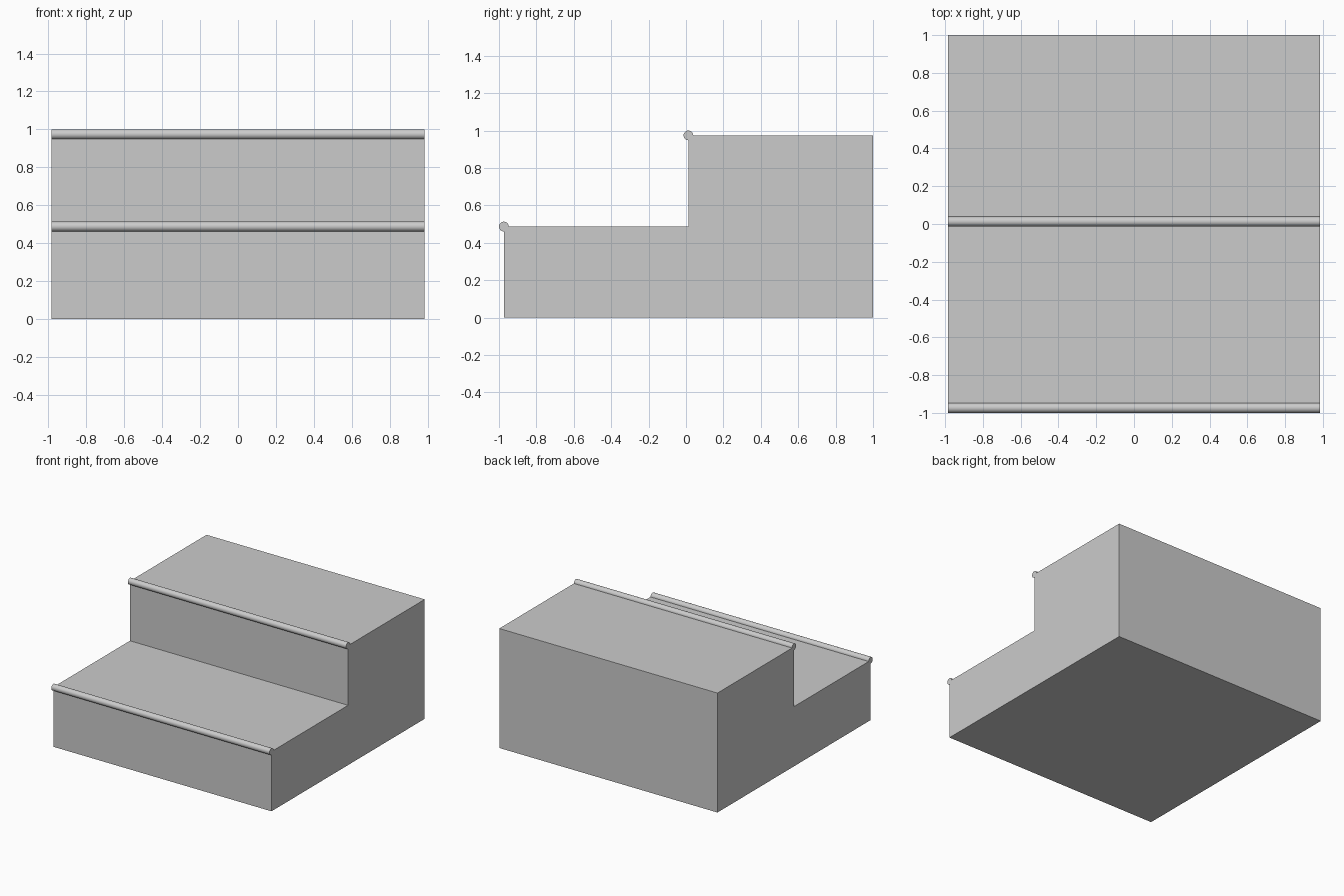
import bpy, bmesh, math

if "Cube" in bpy.data.objects:
    bpy.data.objects.remove(bpy.data.objects["Cube"])

HALF_W = 0.984           # half width in x
R = 0.026                # nosing radius
RISE, RUN = 0.487, 0.987
FRONT, BACK = -0.974, 1.0


def extrude_profile(name, points):
    """Extrude a closed (y, z) profile across the full width."""
    bm = bmesh.new()
    face = bm.faces.new([bm.verts.new((-HALF_W, y, z)) for y, z in points])
    res = bmesh.ops.extrude_face_region(bm, geom=[face])
    verts = [g for g in res["geom"] if isinstance(g, bmesh.types.BMVert)]
    bmesh.ops.translate(bm, verts=verts, vec=(2 * HALF_W, 0, 0))
    bmesh.ops.recalc_face_normals(bm, faces=bm.faces)
    mesh = bpy.data.meshes.new(name)
    bm.to_mesh(mesh)
    bm.free()
    obj = bpy.data.objects.new(name, mesh)
    bpy.context.collection.objects.link(obj)
    return obj


# Solid two-step body
profile = [(BACK, 0), (FRONT, 0)]
for i in range(2):
    y = FRONT + i * RUN
    profile += [(y, (i + 1) * RISE),
                (y + RUN if i == 0 else BACK, (i + 1) * RISE)]
extrude_profile("step_body", profile)

# Rounded nosing along the front edge of each tread
for i, name in enumerate(("lower_nosing", "upper_nosing")):
    cy, cz = FRONT + i * RUN, (i + 1) * RISE
    ring = [(cy + R * math.cos(a), cz + R * math.sin(a))
            for a in (2 * math.pi * k / 32 for k in range(32))]
    nosing = extrude_profile(name, ring)
    bpy.ops.object.select_all(action="DESELECT")
    nosing.select_set(True)
    bpy.context.view_layer.objects.active = nosing
    bpy.ops.object.shade_smooth_by_angle(angle=math.radians(30))
